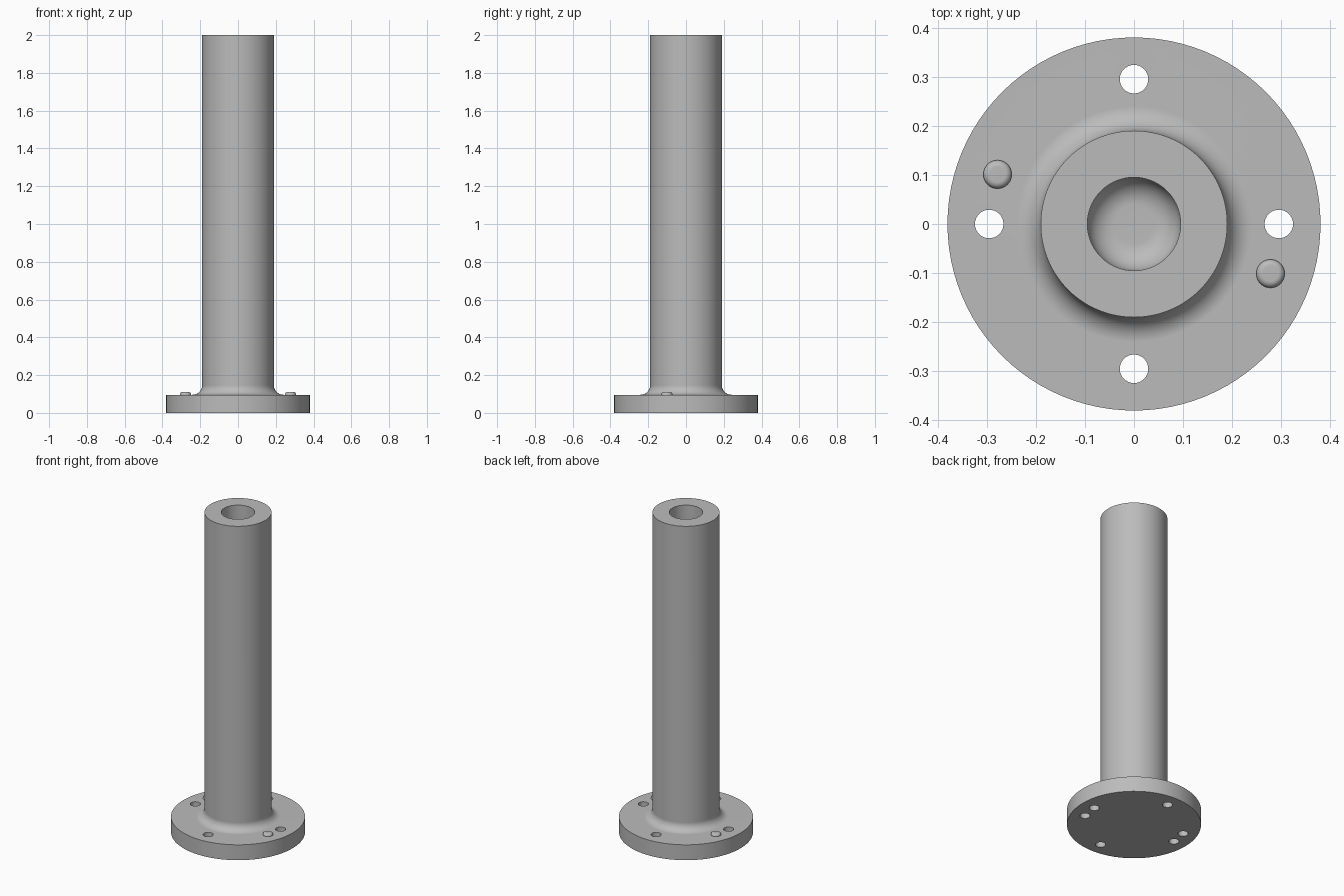
import bpy
import bmesh
from math import sin, cos, pi, radians
from mathutils import Matrix, Vector

if "Cube" in bpy.data.objects:
    bpy.data.objects.remove(bpy.data.objects["Cube"], do_unlink=True)

steel = bpy.data.materials.new("grey steel")
steel.use_nodes = True
grey = (0.5, 0.5, 0.5, 1)
steel.diffuse_color = grey
steel.node_tree.nodes["Principled BSDF"].inputs["Base Color"].default_value = grey

FLANGE_R, FLANGE_H = 0.38, 0.096
TUBE_R, BORE_R, FILLET = 0.19, 0.095, 0.05
BORE_FLOOR = 0.1
HOLE_R, HOLE_RING = 0.029, 0.295
PINS = [(0.278, -0.101), (-0.278, 0.101)]


def arc(cx, cz, r, start, end, steps=10):
    """Points of a circular arc in the profile plane, angles in degrees."""
    angles = [radians(start + (end - start) * i / steps) for i in range(steps + 1)]
    return [(cx + r * cos(a), cz + r * sin(a)) for a in angles]


def lathe(name, profile, sides, location=(0, 0, 0)):
    """Spin a profile of (radius, height) points around the z axis."""
    bm = bmesh.new()
    verts = [bm.verts.new((r, 0, z)) for r, z in profile]
    edges = [bm.edges.new(pair) for pair in zip(verts, verts[1:])]
    bmesh.ops.spin(bm, geom=verts + edges, cent=(0, 0, 0), axis=(0, 0, 1),
                   angle=2 * pi, steps=sides, use_duplicate=False)
    bmesh.ops.remove_doubles(bm, verts=bm.verts, dist=1e-5)
    bmesh.ops.recalc_face_normals(bm, faces=bm.faces)
    mesh = bpy.data.meshes.new(name)
    bm.to_mesh(mesh)
    bm.free()
    mesh.materials.append(steel)
    obj = bpy.data.objects.new(name, mesh)
    obj.location = location
    bpy.context.collection.objects.link(obj)
    return obj


def activate(obj):
    bpy.ops.object.select_all(action='DESELECT')
    obj.select_set(True)
    bpy.context.view_layer.objects.active = obj


def smooth(obj):
    activate(obj)
    bpy.ops.object.shade_smooth_by_angle(angle=radians(30))
    mod = obj.modifiers.new("even_shading", 'WEIGHTED_NORMAL')
    mod.keep_sharp = True


# Flange, filleted tube and round-bottomed bore as one turned part
floor_r = 0.055
profile = [(0, 0), (FLANGE_R, 0), (FLANGE_R, FLANGE_H)]
profile += arc(TUBE_R + FILLET, FLANGE_H + FILLET, FILLET, 270, 180)
profile += [(TUBE_R, 2), (BORE_R, 2)]
profile += arc(BORE_R - floor_r, BORE_FLOOR + floor_r, floor_r, 0, -90)
profile += [(0, BORE_FLOOR)]
body = lathe("flanged_tube", profile, 96)

# Cutter: four through holes and two blind holes under the pins
bm = bmesh.new()
drills = [(HOLE_RING * cos(i * pi / 2), HOLE_RING * sin(i * pi / 2), 0.2) for i in range(4)]
drills += [(x, y, 0.06) for x, y in PINS]
for x, y, top in drills:
    bottom = -0.1
    bmesh.ops.create_cone(bm, cap_ends=True, segments=40, radius1=HOLE_R, radius2=HOLE_R,
                          depth=top - bottom,
                          matrix=Matrix.Translation(Vector((x, y, (top + bottom) / 2))))
mesh = bpy.data.meshes.new("hole_cutter")
bm.to_mesh(mesh)
bm.free()
mesh.materials.append(steel)
cutter = bpy.data.objects.new("hole_cutter", mesh)
cutter.hide_render = True
bpy.context.collection.objects.link(cutter)

activate(body)
cut = body.modifiers.new("holes", 'BOOLEAN')
cut.operation = 'DIFFERENCE'
cut.solver = 'EXACT'
cut.object = cutter
bpy.ops.object.modifier_apply(modifier=cut.name)
bpy.data.objects.remove(cutter, do_unlink=True)
smooth(body)

# Low rounded locating pins on the flange
edge = 0.013
for side, (x, y) in zip(("left", "right"), PINS):
    pin = [(0, -0.005), (HOLE_R, -0.005), (HOLE_R, 0.002)]
    pin += arc(HOLE_R - edge, 0.002, edge, 0, 90, 6)[1:] + [(0, 0.002 + edge)]
    smooth(lathe(side + "_locating_pin", pin, 40, (x, y, FLANGE_H)))
